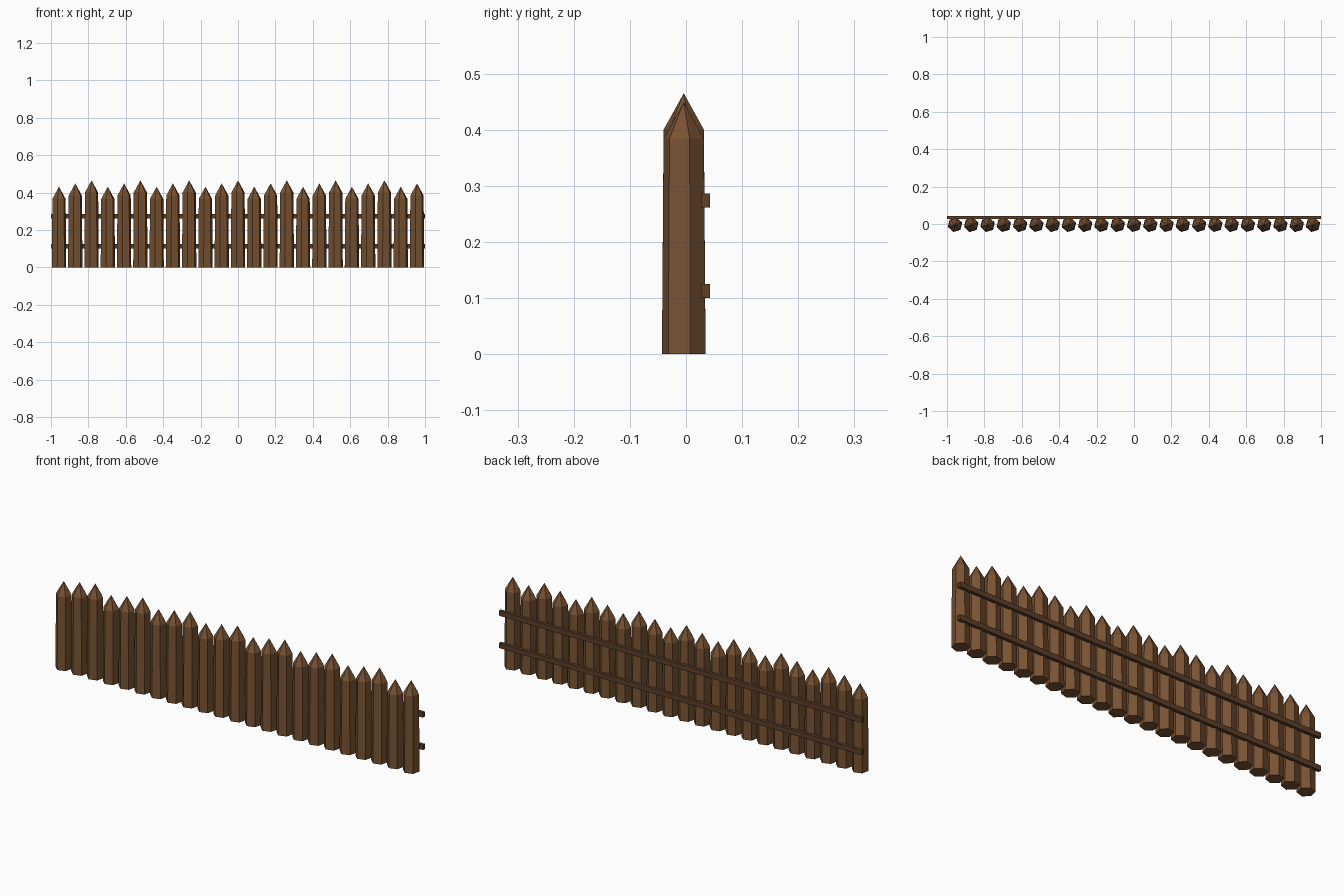
import bpy, bmesh, math

cube = bpy.data.objects.get("Cube")
if cube:
    bpy.data.objects.remove(cube)


def material(name, color):
    mat = bpy.data.materials.new(name)
    mat.use_nodes = True
    mat.diffuse_color = (*color, 1)
    mat.node_tree.nodes["Principled BSDF"].inputs["Base Color"].default_value = (*color, 1)
    return mat


POST_WOOD = material("brown wood", (0.19, 0.085, 0.033))
RAIL_WOOD = material("dark brown wood", (0.11, 0.05, 0.022))


def add_object(name, bm, mat, location):
    bmesh.ops.recalc_face_normals(bm, faces=bm.faces)
    mesh = bpy.data.meshes.new(name)
    bm.to_mesh(mesh)
    bm.free()
    mesh.materials.append(mat)
    obj = bpy.data.objects.new(name, mesh)
    obj.location = location
    bpy.context.collection.objects.link(obj)


def post(name, x, height, turn):
    """Six-sided, slightly tapered stake with a pointed top."""
    bm = bmesh.new()

    def ring(radius, z):
        angles = [turn + k * math.tau / 6 for k in range(6)]
        return [bm.verts.new((radius * math.cos(a), radius * math.sin(a), z)) for a in angles]

    low, high = ring(0.04, 0), ring(0.037, height - 0.065)
    tip = bm.verts.new((0, 0, height))
    bm.faces.new(low)
    for k in range(6):
        n = (k + 1) % 6
        bm.faces.new((low[k], low[n], high[n], high[k]))
        bm.faces.new((high[k], high[n], tip))
    add_object(name, bm, POST_WOOD, (x, -0.004, 0))


def rail(name, z):
    bm = bmesh.new()
    bmesh.ops.create_cube(bm, size=1)
    bmesh.ops.scale(bm, vec=(2, 0.016, 0.025), verts=bm.verts)
    add_object(name, bm, RAIL_WOOD, (0, 0.035, z))


# Row of stakes in a repeating run of three heights
COUNT, STEP = 23, 0.087
for i in range(COUNT):
    x = (i - (COUNT - 1) / 2) * STEP
    post(f"post_{i + 1}", x, (0.431, 0.449, 0.465)[i % 3], math.radians(16.5))

# Two rails along the back
rail("lower_rail", 0.113)
rail("upper_rail", 0.274)
